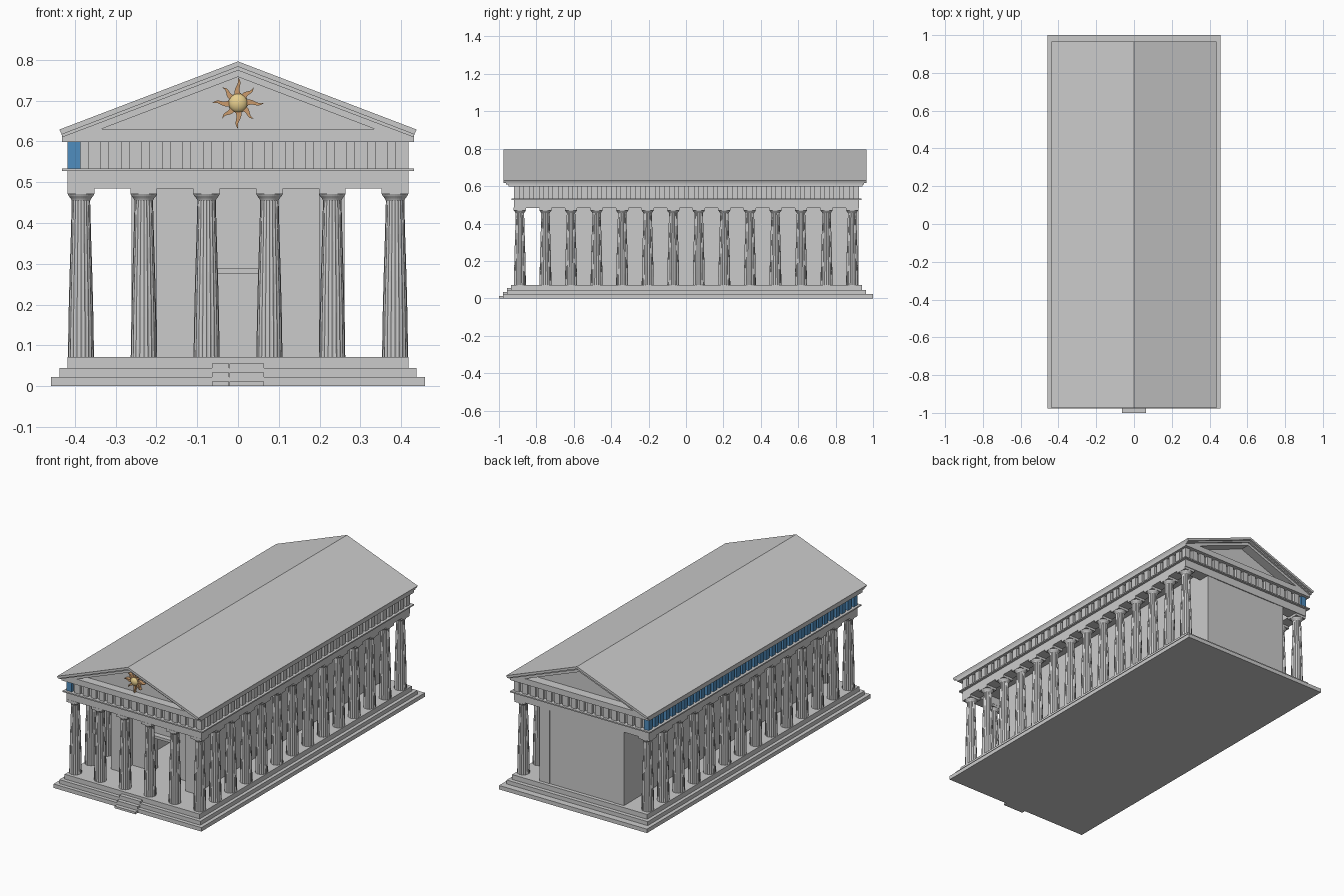
import bpy, bmesh, math
from mathutils import Vector

if "Cube" in bpy.data.objects:
    bpy.data.objects.remove(bpy.data.objects["Cube"])


def material(name, rgb):
    m = bpy.data.materials.new(name)
    m.diffuse_color = (*rgb, 1)
    m.use_nodes = True
    m.node_tree.nodes["Principled BSDF"].inputs["Base Color"].default_value = m.diffuse_color
    return m


blue = material("blue_paint", (0.08, 0.27, 0.52))
gold = material("gold", (0.80, 0.62, 0.27))
copper = material("copper", (0.60, 0.33, 0.15))


def finish(name, bm, mat=None):
    bmesh.ops.recalc_face_normals(bm, faces=bm.faces)
    me = bpy.data.meshes.new(name)
    bm.to_mesh(me)
    bm.free()
    ob = bpy.data.objects.new(name, me)
    bpy.context.collection.objects.link(ob)
    if mat:
        me.materials.append(mat)
    return ob


def add_box(bm, x0, x1, y0, y1, z0, z1):
    vs = bmesh.ops.create_cube(bm, size=1)["verts"]
    for v in vs:
        v.co = Vector(((x0 + x1) / 2 + v.co.x * (x1 - x0),
                       (y0 + y1) / 2 + v.co.y * (y1 - y0),
                       (z0 + z1) / 2 + v.co.z * (z1 - z0)))


def boxes(name, items, mat=None):
    bm = bmesh.new()
    for b in items:
        add_box(bm, *b)
    return finish(name, bm, mat)


def add_prism(bm, pts, y0, y1):
    """Extrude an (x, z) outline along y."""
    f = bm.faces.new([bm.verts.new((x, y0, z)) for x, z in pts])
    r = bmesh.ops.extrude_face_region(bm, geom=[f])
    for v in r["geom"]:
        if isinstance(v, bmesh.types.BMVert):
            v.co.y = y1


def gable(name, half, spans):
    """Half outline plus its mirror, extruded over each y span."""
    bm = bmesh.new()
    for y0, y1 in spans:
        for s in (1, -1):
            add_prism(bm, [(s * x, z) for x, z in half], y0, y1)
    return finish(name, bm)


# stepped platform
for i, (hx, y0, y1, z0, z1) in enumerate([(0.458, -0.978, 1.0, 0, 0.022),
                                          (0.437, -0.957, 0.963, 0.022, 0.044),
                                          (0.418, -0.936, 0.941, 0.044, 0.071)]):
    boxes(f"platform_step_{i + 1}", [(-hx, hx, y0, y1, z0, z1)])
    # small entrance stairs, three blocks per tread
    boxes(f"entrance_stair_{i + 1}",
          [(-0.064 + k * 0.0427, -0.0215 + k * 0.0427, y0 - 0.022, y0, z0, z0 + 0.012)
           for k in range(3)])

# fluted column with capital
FLUTES, SEG = 20, 4
bm = bmesh.new()
prev = None
for z, r in [(0.071, 0.032), (0.17, 0.0305), (0.27, 0.028), (0.37, 0.0248), (0.457, 0.0225)]:
    ring = []
    for i in range(FLUTES * SEG):
        a = 2 * math.pi * i / (FLUTES * SEG)
        rr = r * (1 - 0.06 * math.sin(math.pi * (i % SEG) / SEG))
        ring.append(bm.verts.new((rr * math.cos(a), rr * math.sin(a), z)))
    if prev:
        for i in range(len(ring)):
            j = (i + 1) % len(ring)
            bm.faces.new((prev[i], prev[j], ring[j], ring[i]))
    prev = ring
prev = None
for z, r in [(0.455, 0.0225), (0.460, 0.025), (0.466, 0.030), (0.471, 0.0325)]:
    ring = [bm.verts.new((r * math.cos(math.tau * i / 32), r * math.sin(math.tau * i / 32), z))
            for i in range(32)]
    if prev:
        for i in range(32):
            j = (i + 1) % 32
            bm.faces.new((prev[i], prev[j], ring[j], ring[i]))
    prev = ring
add_box(bm, -0.033, 0.033, -0.033, 0.033, 0.471, 0.485)
column = finish("column", bm)

# colonnade: both long sides and the front
spots = [(s * 0.385, -0.888 + k * 1.776 / 13) for s in (-1, 1) for k in range(14)]
spots += [(x, -0.888) for x in (-0.231, -0.077, 0.077, 0.231)]
for i, (x, y) in enumerate(spots):
    ob = column if i == 0 else bpy.data.objects.new("column", column.data)
    if i:
        bpy.context.collection.objects.link(ob)
    ob.location = (x, y, 0)

# inner chamber
boxes("chamber_side_walls", [(s * 0.23 - 0.031, s * 0.23 + 0.031, -0.75, 0.922, 0.071, 0.53)
                             for s in (-1, 1)])
boxes("chamber_back_wall", [(-0.2, 0.2, 0.86, 0.92, 0.071, 0.53)])
boxes("chamber_door_wall", [(-0.2, -0.075, -0.65, -0.60, 0.071, 0.53),
                            (0.075, 0.2, -0.65, -0.60, 0.071, 0.53),
                            (-0.075, 0.075, -0.65, -0.60, 0.275, 0.53)])
boxes("door_lintel", [(-0.095, 0.095, -0.68, -0.65, 0.275, 0.29)])

# beams, ceiling, moulding
X, Y0, Y1 = 0.418, -0.92, 0.925
boxes("architrave", [(-X, X, Y0, Y0 + 0.066, 0.484, 0.53), (-X, X, Y1 - 0.066, Y1, 0.484, 0.53),
                     (-X, -X + 0.066, Y0 + 0.066, Y1 - 0.066, 0.484, 0.53),
                     (X - 0.066, X, Y0 + 0.066, Y1 - 0.066, 0.484, 0.53)])
boxes("architrave_moulding", [(-0.432, 0.432, Y0 - 0.014, Y1 + 0.014, 0.527, 0.534)])
boxes("frieze_core", [(-0.404, 0.404, Y0 + 0.014, Y1 - 0.014, 0.534, 0.598)])

# frieze blocks
W, D = 0.032, 0.02
NX, NY = 17, 36
xs = [-X + k * (2 * X - W) / (NX - 1) for k in range(NX)]
ys = [Y0 + k * (Y1 - Y0 - W) / (NY - 1) for k in range(NY)]
boxes("frieze_blocks_front", [(x, x + W, Y0, Y0 + D, 0.534, 0.598) for x in xs[1:-1]])
boxes("frieze_blocks_back", [(x, x + W, Y1 - D, Y1, 0.534, 0.598) for x in xs[1:-1]])
boxes("frieze_blocks_right", [(X - W, X, y, y + W, 0.534, 0.598) for y in ys])
boxes("frieze_blocks_left", [(-X, -X + W, y, y + W, 0.534, 0.598) for y in ys], blue)

# pediments: solid core with framed recess at both ends
gable("roof_core", [(0, 0.598), (0.427, 0.598), (0.427, 0.618), (0, 0.78)], [(-0.90, 0.89)])
gable("pediment_frame", [(0, 0.598), (0.427, 0.598), (0.427, 0.620), (0, 0.783),
                         (0, 0.758), (0.336, 0.63), (0, 0.63)],
      [(-0.948, -0.90), (0.89, 0.943)])
boxes("side_cornice", [(s * 0.425 - 0.006, s * 0.425 + 0.006, -0.948, 0.943, 0.598, 0.615)
                       for s in (-1, 1)])

# roof slabs
gable("roof_under_moulding", [(0.431, 0.610), (0.433, 0.620), (0, 0.786), (0, 0.774)],
      [(-0.962, 0.953)])
gable("roof", [(0.432, 0.617), (0.438, 0.629), (0, 0.796), (0, 0.783)], [(-0.975, 0.965)])

# sun ornament on the front pediment
CZ, CY = 0.694, -0.912
bm = bmesh.new()
bmesh.ops.create_uvsphere(bm, u_segments=32, v_segments=16, radius=0.024)
for v in bm.verts:
    v.co = Vector((v.co.x, CY + v.co.y * 0.7, CZ + v.co.z))
disc = finish("sun_disc", bm, gold)
disc.data.polygons.foreach_set("use_smooth", [True] * len(disc.data.polygons))

bm = bmesh.new()
for k in range(8):
    a = k * math.pi / 4
    length = 0.063 if k % 2 == 0 else 0.053
    left, right = [], []
    for i in range(9):
        t = i / 8
        d = 0.018 + (length - 0.018) * t
        c = 0.0035 * math.sin(t * math.tau) * (0.5 + 0.5 * t)
        w = 0.0075 * (1 - t) ** 0.8 + 0.0003
        for side, o in ((left, c + w), (right, c - w)):
            side.append((d * math.cos(a) - o * math.sin(a),
                         CZ + d * math.sin(a) + o * math.cos(a)))
    add_prism(bm, left + right[::-1], CY + 0.012, CY - 0.006)
finish("sun_rays", bm, copper)
